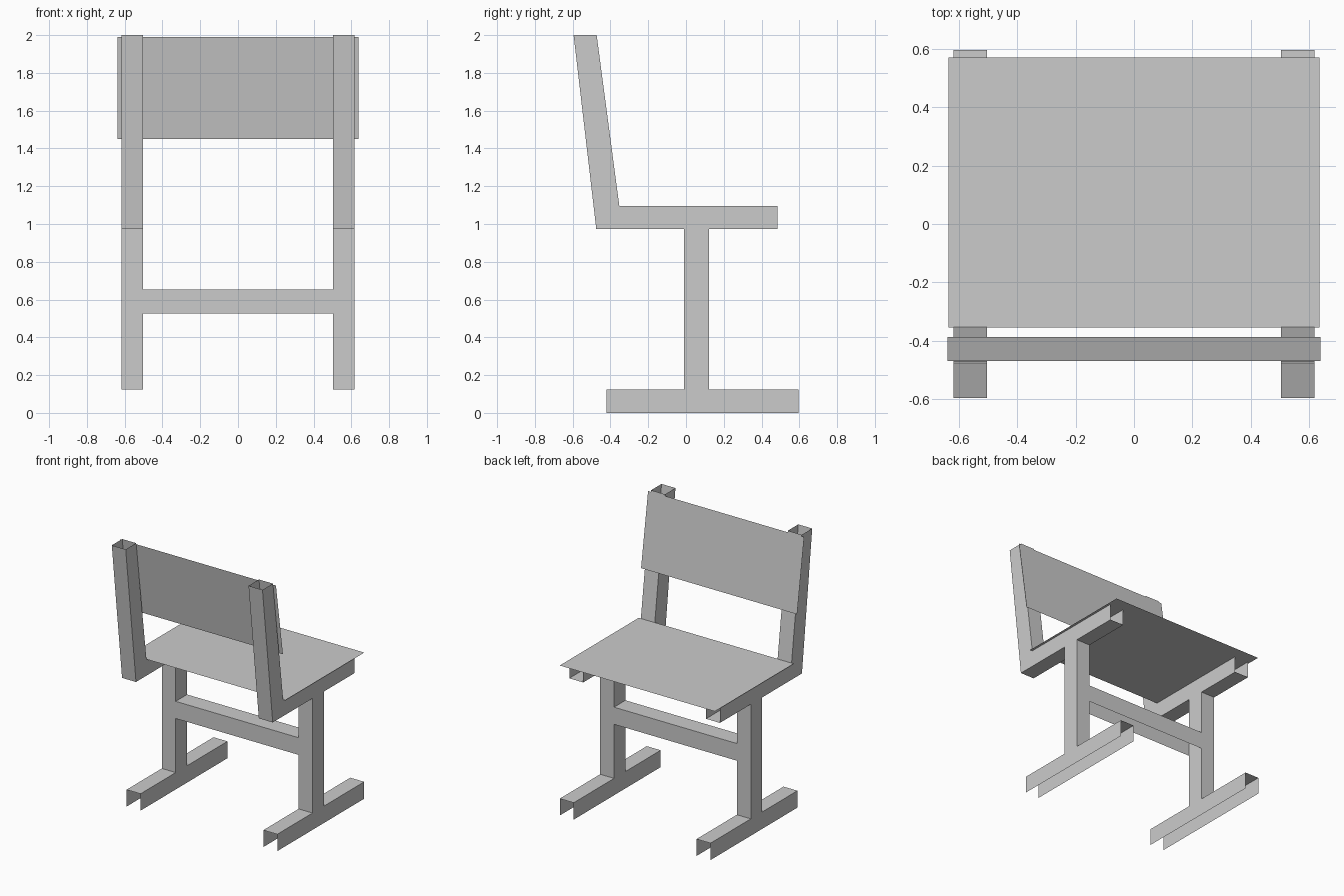
import bpy, bmesh

if "Cube" in bpy.data.objects:
    bpy.data.objects.remove(bpy.data.objects["Cube"])

X_IN, X_OUT = 0.503, 0.617    # side frame width


def make_object(name, bm, mirror=False):
    bmesh.ops.recalc_face_normals(bm, faces=bm.faces[:])
    mesh = bpy.data.meshes.new(name)
    bm.to_mesh(mesh)
    bm.free()
    obj = bpy.data.objects.new(name, mesh)
    bpy.context.collection.objects.link(obj)
    if mirror:
        obj.modifiers.new("Mirror", 'MIRROR').use_clip = False
    return obj


def loft(name, sections, open_spans=(), mirror=False):
    """Open-ended folded tube; spans listed in open_spans lack their last wall."""
    bm = bmesh.new()
    rings = [[bm.verts.new(p) for p in s] for s in sections]
    for k, (a, b) in enumerate(zip(rings, rings[1:])):
        for i in range(3 if k in open_spans else 4):
            j = (i + 1) % 4
            bm.faces.new((a[i], a[j], b[j], b[i]))
    return make_object(name, bm, mirror)


def side_section(first, second):
    """Ring across the frame width; the omitted wall is the one along 'first'."""
    return [(X_IN, *first), (X_IN, *second), (X_OUT, *second), (X_OUT, *first)]


def sheet(name, half_width, start, end):
    bm = bmesh.new()
    bm.faces.new([bm.verts.new(p) for p in (
        (-half_width, *start), (half_width, *start),
        (half_width, *end), (-half_width, *end))])
    return make_object(name, bm)


# Feet: channels open underneath
loft("foot", [side_section((y, 0.0), (y, 0.125)) for y in (-0.422, 0.595)],
     open_spans=(0,), mirror=True)

# Uprights: square tubes
loft("upright", [side_section((-0.01, z), (0.123, z)) for z in (0.125, 0.973)],
     mirror=True)

# Sloping back posts bent into the seat rails, rails closed by the seat above
loft("back_post_and_rail", [
    side_section((-0.473, 2.0), (-0.595, 2.0)),
    side_section((-0.353, 1.095), (-0.475, 0.973)),
    side_section((0.484, 1.095), (0.484, 0.973))],
    open_spans=(1,), mirror=True)

# Crossbar: channel open underneath
loft("crossbar", [[(x, -0.01, 0.525), (x, -0.01, 0.652),
                   (x, 0.123, 0.652), (x, 0.123, 0.525)]
                  for x in (-X_IN, X_IN)], open_spans=(0,))

# Thin seat and backrest panels
sheet("seat", 0.635, (-0.355, 1.096), (0.57, 1.096))
sheet("backrest", 0.639, (-0.387, 1.45), (-0.469, 1.99))
